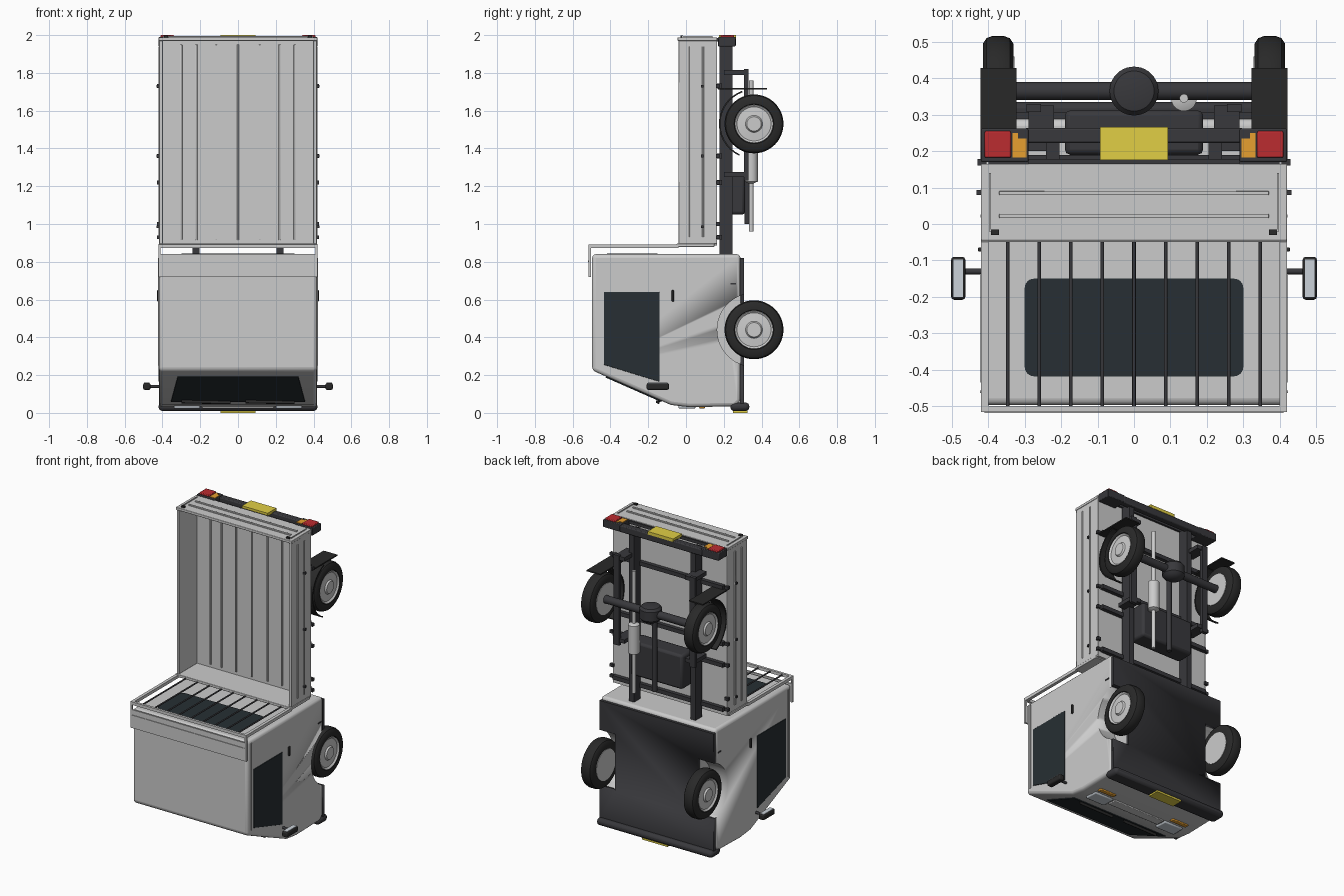
import bpy, bmesh, math
from mathutils import Vector

if "Cube" in bpy.data.objects:
    bpy.data.objects.remove(bpy.data.objects["Cube"])

def material(name, r, g, b):
    m = bpy.data.materials.new(name)
    m.diffuse_color = (r, g, b, 1)
    m.use_nodes = True
    m.node_tree.nodes["Principled BSDF"].inputs["Base Color"].default_value = m.diffuse_color
    return m

DARK = material("dark", .04, .04, .045, )
BLACK = material("rubber", .022, .022, .022)
GLASS = material("glass", .02, .028, .033)
RED = material("red", .5, .025, .03)
ORANGE = material("orange", .8, .35, .03)
YELLOW = material("yellow", .75, .62, .06)
LENS = material("lens", .6, .65, .7)

def finish(name, bm, mat=None, bevel=0, segs=2, smooth=True):
    bmesh.ops.recalc_face_normals(bm, faces=bm.faces)
    me = bpy.data.meshes.new(name)
    bm.to_mesh(me)
    bm.free()
    ob = bpy.data.objects.new(name, me)
    bpy.context.collection.objects.link(ob)
    if mat:
        me.materials.append(mat)
    if bevel:
        b = ob.modifiers.new("bevel", 'BEVEL')
        b.width, b.segments, b.limit_method = bevel, segs, 'ANGLE'
    if smooth:
        bpy.ops.object.select_all(action='DESELECT')
        ob.select_set(True)
        bpy.context.view_layer.objects.active = ob
        bpy.ops.object.shade_smooth_by_angle(angle=math.radians(35))
    return ob

def plate(name, pts, push, mat=None, bevel=0, segs=2):
    """Polygon pushed along a vector."""
    bm = bmesh.new()
    f = bm.faces.new([bm.verts.new(p) for p in pts])
    r = bmesh.ops.extrude_face_region(bm, geom=[f])
    vs = [g for g in r['geom'] if isinstance(g, bmesh.types.BMVert)]
    bmesh.ops.translate(bm, verts=vs, vec=Vector(push))
    return finish(name, bm, mat, bevel, segs)

def box(name, x, y, z, mat=None, bevel=0):
    (x0, x1), (y0, y1), (z0, z1) = sorted(x), y, z
    return plate(name, [(x0, y0, z0), (x1, y0, z0), (x1, y1, z0), (x0, y1, z0)],
                 (0, 0, z1 - z0), mat, bevel)

def lathe(name, prof, centre, axis, mat=None, steps=40):
    """Profile of (distance along axis, radius) spun about the axis."""
    bm = bmesh.new()
    rings = []
    for h, r in prof:
        ring = []
        for i in range(steps):
            a = math.tau * i / steps
            c, s = r * math.cos(a), r * math.sin(a)
            p = {'x': (h, c, s), 'y': (c, h, s), 'z': (c, s, h)}[axis]
            ring.append(bm.verts.new(Vector(p) + Vector(centre)))
        rings.append(ring)
    for a, b in zip(rings, rings[1:]):
        for i in range(steps):
            j = (i + 1) % steps
            bm.faces.new((a[i], a[j], b[j], b[i]))
    bm.faces.new(rings[0])
    bm.faces.new(rings[-1])
    return finish(name, bm, mat)

def rod(name, c, axis, r, h0, h1, mat=None, steps=24):
    return lathe(name, [(h0, r), (h1, r)], c, axis, mat, steps)

WY, FZ, RZ = .36, .44, 1.53

# Cab shell with wheel arches, and dark floor pan
prof = [(-.497, .84), (-.497, .225), (-.08, .042), (.02, .03), (.26, .035), (.288, .06), (.288, .84)]
cab = plate("cab", [(-.418, y, z) for y, z in prof], (.836, 0, 0), None, .022, 3)
pan = box("floor_pan", (-.415, .415), (.286, .306), (.04, .82), DARK)
for s, side in ((1, "right"), (-1, "left")):
    cut = rod("arch_cutter_" + side, (s * .4, WY, FZ), 'x', .195, -.1, .1, None, 48)
    cut.hide_render = True
    cut.hide_viewport = True
    cut.display_type = 'WIRE'
    for ob in (cab, pan):
        m = ob.modifiers.new("arch", 'BOOLEAN')
        m.operation, m.object, m.solver = 'DIFFERENCE', cut, 'EXACT'

# Windscreen, wipers, rear window
n = Vector((0, -.37, -.93)) * .006
plate("windscreen", [(-.32, -.424, .193), (.32, -.424, .193), (.355, -.128, .063), (-.355, -.128, .063)],
      n, GLASS, .002)
for x in (-.17, .17):
    plate("wiper", [(x - .13, -.155, .068), (x + .13, -.145, .063), (x + .13, -.138, .060), (x - .13, -.146, .064)],
          n * 2.5, BLACK)
rw = [(-.3, -.3), (.3, -.3)]
pts = []
for cx, cy, a0 in ((.275, -.175, 0), (-.275, -.175, 90), (-.275, -.393, 180), (.275, -.393, 270)):
    for k in range(5):
        a = math.radians(a0 + k * 22.5)
        pts.append((cx + .025 * math.cos(a), cy + .025 * math.sin(a), .838))
plate("rear_window", pts, (0, 0, .006), GLASS)

# Front bumper, plates, grille
box("front_bumper", (-.42, .42), (.235, .335), (.01, .055), DARK, .018)
box("front_plate", (-.093, .093), (.25, .325), (0, .012), YELLOW)
box("grille", (-.19, .19), (-.01, .05), (.024, .04), None, .004)

for s, side in ((1, "right"), (-1, "left")):
    def sx(a, b):
        return (s * a, s * b)
    # Doors, mirrors, lamps
    win = [(-.435, .64), (-.14, .64), (-.14, .165), (-.19, .18), (-.435, .255)]
    plate("side_window_" + side, [(s * .416, y, z) for y, z in win], (s * .006, 0, 0), GLASS, .002)
    box("door_handle_" + side, sx(.415, .428), (-.076, -.064), (.59, .65), BLACK, .003)
    box("drip_rail_" + side, sx(.415, .423), (-.464, -.457), (.25, .82))
    box("door_hinge_" + side, sx(.415, .422), (.235, .265), (.68, .688), DARK)
    rod("mirror_arm_" + side, (0, -.13, .14), 'x', .008, *sorted(sx(.41, .47)), DARK)
    box("mirror_" + side, sx(.463, .502), (-.208, -.09), (.122, .158), BLACK, .008)
    box("mirror_glass_" + side, sx(.469, .497), (-.2, -.098), (.156, .161), LENS)
    box("headlight_" + side, sx(.2, .34), (-.04, .05), (.022, .05), LENS, .008)
    box("front_indicator_" + side, sx(.22, .34), (.07, .1), (.024, .045), ORANGE, .004)

    # Wheels
    for z, end in ((FZ, "front"), (RZ, "rear")):
        tag, c = f"{end}_{side}", (s * .373, WY, z)
        tyre = [(-.042, .1), (-.042, .135), (-.032, .15), (-.016, .156), (.016, .156), (.032, .15), (.042, .135), (.042, .105),
                (.03, .1)]
        lathe("tyre_" + tag, [(s * h, r) for h, r in tyre], c, 'x', BLACK, 48)
        rim = [(-.045, .1), (.03, .103), (.04, .1), (.032, .09), (.036, .045), (.046, .038), (.046, .03)]
        lathe("rim_" + tag, [(s * h, r) for h, r in rim], c, 'x')

    # Rear mudguard arc and flap
    arc = [(WY + r * math.cos(a), RZ + r * math.sin(a)) for r, angs in
           ((.186, range(110, 246, 9)), (.178, range(245, 109, -9)))
           for a in (math.radians(d) for d in angs)]
    plate("rear_fender_" + side, [(s * .325, y, z) for y, z in arc], (s * .093, 0, 0), BLACK)
    box("mud_flap_" + side, sx(.322, .422), (.17, .428), (1.712, 1.72), BLACK)

    # Chassis rail, leaf spring
    box("chassis_rail_" + side, sx(.205, .242), (.178, .246), (.82, 1.96), DARK)
    box("leaf_spring_" + side, sx(.255, .295), (.308, .33), (1.23, 1.82), DARK)
    for z in (1.25, 1.79):
        box("spring_hanger_" + side, sx(.22, .29), (.2, .325), (z, z + .025), DARK)

    # Bed side wall, ribs, hooks
    box("bed_side_" + side, sx(.398, .417), (-.04, .165), (.895, 1.985), None, .003)
    for y in (.022, .09):
        box("side_rib_" + side, sx(.414, .422), (y - .005, y + .005), (.93, 1.94), None, .002)
    for z in (.985, 1.36, 1.73):
        box("side_hook_" + side, sx(.415, .432), (.08, .093), (z - .007, z + .007), DARK)
    for z in (.93, 1.0, 1.22, 1.36, 1.73):
        box("side_hinge_" + side, sx(.405, .43), (.16, .178), (z - .01, z + .01), DARK)
    box("tailgate_latch_" + side, sx(.37, .393), (-.03, -.015), (1.985, 1.998), BLACK)
    box("tailgate_stile_" + side, sx(.393, .398), (-.02, .14), (1.985, 1.994))

    # Rear lamps
    box("lamp_housing_" + side, sx(.29, .42), (.17, .262), (1.94, 1.99), DARK, .004)
    box("tail_lamp_" + side, sx(.338, .41), (.182, .255), (1.985, 2), RED, .004)
    plate("rear_indicator_" + side, [(s * a, y, 1.98) for a, y in
          ((.295, .182), (.333, .182), (.333, .25), (.318, .25), (.318, .235), (.295, .235))], (0, 0, .014), ORANGE)

    # Load rack end posts
    box("rack_post_" + side, sx(.4, .42), (-.515, -.04), (.872, .892))
    box("deflector_bracket_" + side, sx(.41, .42), (-.516, -.502), (.72, .892))

# Bed floor, tailgate, headboard
box("bed_floor", (-.415, .415), (.145, .165), (.885, 1.985))
for x in (-.3, -.22, -.115, 0, .115, .22, .3):
    box("floor_rib", (x - .005, x + .005), (.138, .148), (.915, 1.95), None, .002)
box("tailgate", (-.42, .42), (-.045, .165), (1.97, 1.988), None, .003)
for y in (.022, .085):
    box("tailgate_rib", (-.37, .37), (y - .006, y + .006), (1.985, 1.995), None, .002)
box("tailgate_hinge", (-.29, .29), (.163, .178), (1.965, 1.985), DARK)
box("headboard", (-.42, .42), (-.05, .15), (.878, .896), None, .003)

# Headboard rack and wind deflector
box("rack_top_bar", (-.42, .42), (-.516, -.5), (.872, .892))
for i in range(-4, 5):
    rod("rack_bar", (i * .0867, 0, .882), 'y', .005, -.505, -.045, DARK, 12)
box("wind_deflector", (-.41, .41), (-.515, -.505), (.72, .84))
box("deflector_fold", (-.41, .41), (-.519, -.51), (.8, .806))

# Rear bar and plate
box("rear_bar", (-.3, .3), (.222, .264), (1.94, 1.985), DARK, .006)
box("rear_plate", (-.093, .093), (.175, .266), (1.98, 2), YELLOW)

# Axle, differential, drive shaft
for z in (.93, 1.22, 1.36, 1.73):
    box("cross_member", (-.4, .4), (.162, .19), (z - .013, z + .013), DARK)
rod("rear_axle", (0, WY + .005, RZ), 'x', .025, -.34, .34, DARK)
lathe("differential", [(-.06, .03), (-.045, .055), (-.03, .067), (.03, .067), (.045, .055), (.05, .03)],
      (0, WY + .005, RZ), 'z', DARK)
rod("drive_shaft", (0, .325, 0), 'z', .016, 1.0, 1.5, DARK)

# Fuel tank, exhaust
box("fuel_tank", (-.19, .19), (.19, .312), (1.05, 1.275), DARK, .015)
rod("exhaust_pipe", (.137, .345, 0), 'z', .012, .96, 1.76)
lathe("muffler", [(1.215, .014), (1.225, .035), (1.41, .035), (1.42, .014)], (.137, .345, 0), 'z')
